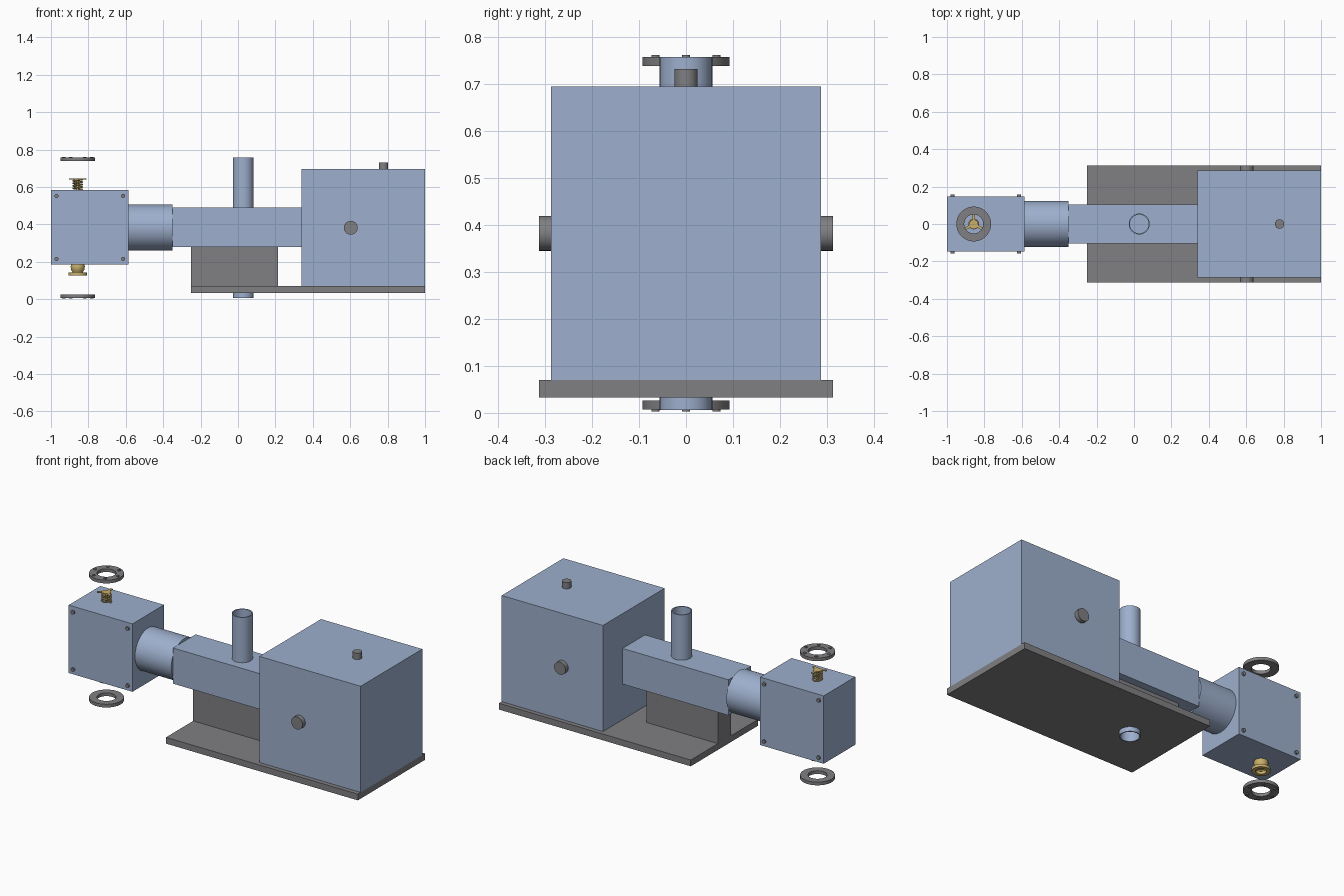
import bpy, bmesh, math
from mathutils import Matrix

if "Cube" in bpy.data.objects:
    bpy.data.objects.remove(bpy.data.objects["Cube"])


def material(name, rgb):
    m = bpy.data.materials.new(name)
    m.diffuse_color = (*rgb, 1)
    m.use_nodes = True
    m.node_tree.nodes["Principled BSDF"].inputs["Base Color"].default_value = m.diffuse_color
    return m


BLUE = material("pale_blue", (0.34, 0.43, 0.61))
GREY = material("grey", (0.215, 0.215, 0.225))
GOLD = material("brass", (0.58, 0.43, 0.15))


def finish(name, bm, mat, smooth=False):
    bmesh.ops.recalc_face_normals(bm, faces=bm.faces)
    me = bpy.data.meshes.new(name)
    bm.to_mesh(me)
    bm.free()
    ob = bpy.data.objects.new(name, me)
    bpy.context.collection.objects.link(ob)
    me.materials.append(mat)
    if smooth:
        bpy.ops.object.select_all(action='DESELECT')
        ob.select_set(True)
        bpy.context.view_layer.objects.active = ob
        bpy.ops.object.shade_smooth_by_angle(angle=math.radians(35))
    return ob


def box(name, x0, x1, half_y, z0, z1, mat):
    bm = bmesh.new()
    bmesh.ops.create_cube(bm, size=1, matrix=Matrix.Translation(
        ((x0 + x1) / 2, 0, (z0 + z1) / 2)) @ Matrix.Diagonal((x1 - x0, 2 * half_y, z1 - z0, 1)))
    return finish(name, bm, mat)


def cylinders(name, items, mat, axis='Z', seg=32):
    """Each item: centre, radius, length along the axis."""
    rot = {'Z': Matrix(), 'X': Matrix.Rotation(math.pi / 2, 4, 'Y'),
           'Y': Matrix.Rotation(math.pi / 2, 4, 'X')}[axis]
    bm = bmesh.new()
    for c, r, length in items:
        bmesh.ops.create_cone(bm, cap_ends=True, segments=seg, radius1=r, radius2=r,
                              depth=length, matrix=Matrix.Translation(c) @ rot)
    return finish(name, bm, mat, True)


def lathe(name, profile, x, mat, closed=False, seg=48):
    bm = bmesh.new()
    vs = [bm.verts.new((x + r, 0, z)) for r, z in profile]
    n = len(vs)
    edges = [bm.edges.new((vs[i], vs[(i + 1) % n])) for i in range(n if closed else n - 1)]
    bmesh.ops.spin(bm, geom=vs + edges, cent=(x, 0, 0), axis=(0, 0, 1),
                   angle=2 * math.pi, steps=seg)
    bmesh.ops.remove_doubles(bm, verts=bm.verts, dist=1e-5)
    return finish(name, bm, mat, True)


def tube(name, x, r_out, r_in, z0, z1, mat):
    return lathe(name, [(r_in, z0), (r_out, z0), (r_out, z1), (r_in, z1)], x, mat, True)


# Base, support and housings
base = box("base_plate", -0.25, 1.0, 0.313, 0.033, 0.07, GREY)
pedestal = box("pedestal", -0.25, 0.215, 0.06, 0.07, 0.28, GREY)
box("drive_housing", 0.34, 1.0, 0.287, 0.07, 0.695, BLUE)
arm = box("arm_housing", -0.35, 0.34, 0.105, 0.28, 0.49, BLUE)
box("pump_head", -1.0, -0.585, 0.147, 0.185, 0.585, BLUE)
cylinders("coupling_cylinder", [((-0.467, 0, 0.383), 0.123, 0.236)], BLUE, 'X', 64)

# Vertical pipe with a bore from below
PX = 0.028
tube("vertical_pipe", PX, 0.056, 0.050, 0.006, 0.757, BLUE)
bore = cylinders("bore_cutter", [((PX, 0, 0.2), 0.053, 0.5)], BLUE)
bore.hide_render = True
bore.hide_viewport = True
for ob in (base, pedestal, arm):
    mod = ob.modifiers.new("bore", 'BOOLEAN')
    mod.operation = 'DIFFERENCE'
    mod.solver = 'EXACT'
    mod.object = bore

# Plugs on the drive housing
cylinders("side_plugs", [((0.603, s * 0.295, 0.382), 0.037, 0.036) for s in (-1, 1)], GREY, 'Y')
cylinders("top_plug", [((0.778, 0, 0.71), 0.025, 0.044)], GREY)

# Corner bolts on both faces of the pump head
cylinders("corner_bolts", [((x, s * 0.149, z), 0.011, 0.016)
                           for x in (-0.97, -0.614) for z in (0.215, 0.552)
                           for s in (-1, 1)], GREY, 'Y', 16)

# Flange rings with six bolts each
VX = -0.857
for label, z0, zb in (("upper", 0.738, 0.757), ("lower", 0.007, 0.007)):
    tube(label + "_flange_ring", VX, 0.093, 0.051, z0, z0 + 0.019, GREY)
    cylinders(label + "_flange_bolts",
              [((VX + 0.075 * math.cos(a), 0.075 * math.sin(a), zb), 0.009, 0.009)
               for a in (k * math.pi / 3 for k in range(6))], GREY, 'Z', 16)

# Upper valve: stem, three-armed retainer and coil spring
cylinders("valve_stem", [((VX, 0, 0.61), 0.007, 0.07)], GOLD, 'Z', 16)
cylinders("valve_cap", [((VX, 0, 0.643), 0.024, 0.005)], GOLD)
bm = bmesh.new()
for k in range(3):
    a = math.pi / 2 + k * 2 * math.pi / 3
    bmesh.ops.create_cube(bm, size=1, matrix=Matrix.Translation((VX, 0, 0.643))
                          @ Matrix.Rotation(a, 4, 'Z') @ Matrix.Translation((0.027, 0, 0))
                          @ Matrix.Diagonal((0.046, 0.014, 0.005, 1)))
finish("valve_retainer", bm, GOLD)

# The spring is a swept ring of points
bm = bmesh.new()
turns, steps, sides = 4, 96, 8
rings = []
for i in range(steps + 1):
    t = i / steps
    a = 2 * math.pi * turns * t
    ring = []
    for j in range(sides):
        b = 2 * math.pi * j / sides
        r = 0.024 + 0.0045 * math.cos(b)
        ring.append(bm.verts.new((VX + r * math.cos(a), r * math.sin(a),
                                  0.586 + 0.054 * t + 0.0045 * math.sin(b))))
    rings.append(ring)
for p, q in zip(rings, rings[1:]):
    for j in range(sides):
        k = (j + 1) % sides
        bm.faces.new((p[j], p[k], q[k], q[j]))
bm.faces.new(rings[0])
bm.faces.new(rings[-1])
finish("valve_spring", bm, GOLD, True)

# Lower valve: rounded body over a recessed seat disc
lathe("lower_valve", [(0, 0.19), (0.034, 0.19), (0.038, 0.175), (0.036, 0.158),
                      (0.026, 0.143), (0.049, 0.143), (0.049, 0.127),
                      (0.028, 0.127), (0.028, 0.15), (0, 0.15)], VX, GOLD)
